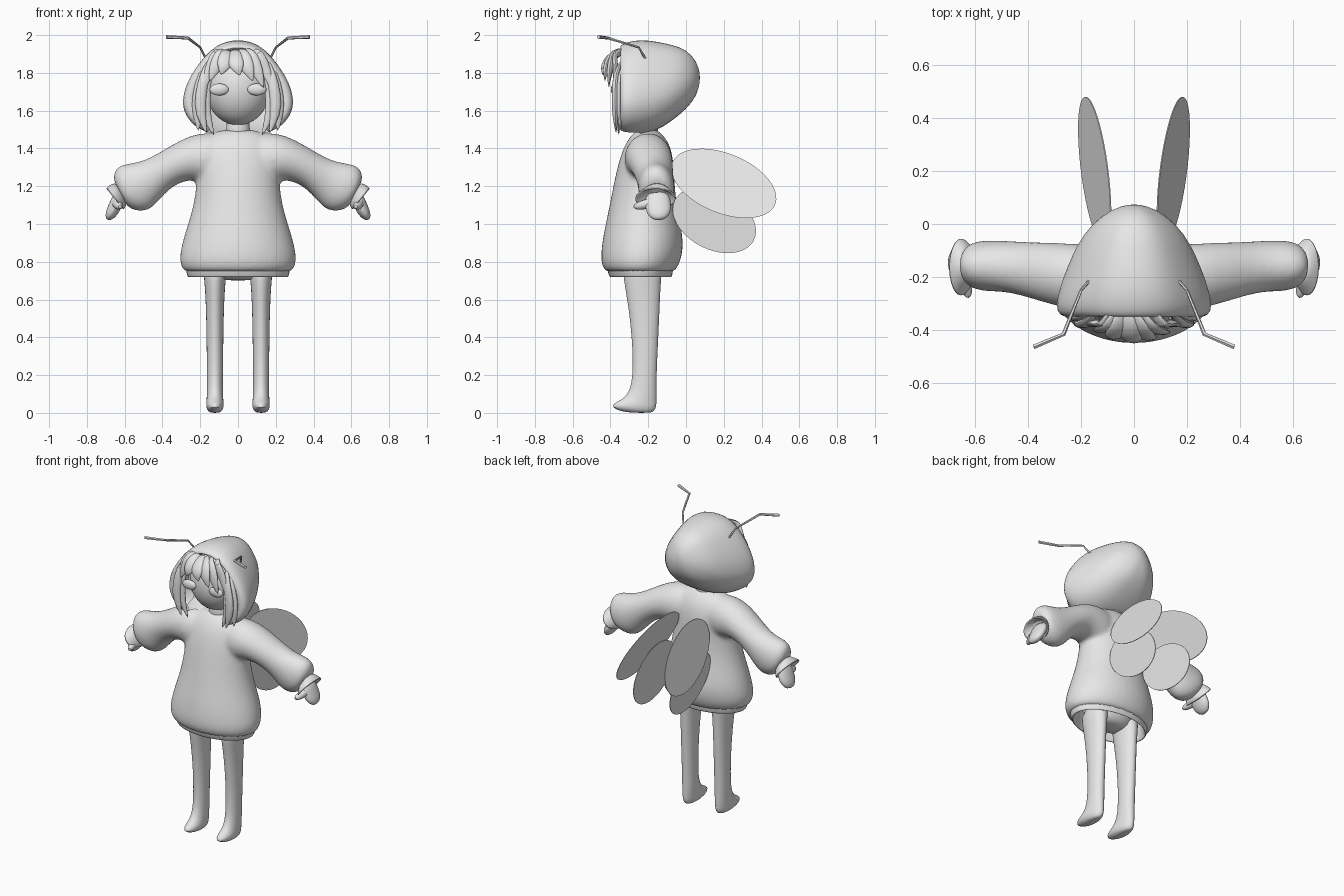
import bpy, bmesh, math
from mathutils import Vector as V

mat = bpy.data.materials.new("light_grey")
mat.diffuse_color = (0.8, 0.8, 0.8, 1)


def ring(c, u, v, n=20):
    """Elliptical ring of points around c, spanned by half-axes u and v."""
    c, u, v = V(c), V(u), V(v)
    return [c + u * math.cos(2 * math.pi * i / n) + v * math.sin(2 * math.pi * i / n) for i in range(n)]


def cut(ob, rule):
    """Delete the faces that match a rule."""
    bm = bmesh.new()
    bm.from_mesh(ob.data)
    bmesh.ops.delete(bm, geom=[f for f in bm.faces if rule(f.calc_center_median(), f.normal)], context='FACES')
    bm.to_mesh(ob.data)
    bm.free()


def loft(name, rings, caps=(True, True), mirror=False, subdiv=1, angle=60):
    """Skin a list of equal rings."""
    n = len(rings[0])
    verts = [p for r in rings for p in r]
    faces = [(k * n + i, k * n + (i + 1) % n, (k + 1) * n + (i + 1) % n, (k + 1) * n + i)
             for k in range(len(rings) - 1) for i in range(n)]
    if caps[0]:
        faces.append(tuple(reversed(range(n))))
    if caps[1]:
        faces.append(tuple(range(len(verts) - n, len(verts))))
    me = bpy.data.meshes.new(name)
    me.from_pydata(verts, [], faces)
    me.materials.append(mat)
    ob = bpy.data.objects.new(name, me)
    bpy.context.collection.objects.link(ob)
    bm = bmesh.new()
    bm.from_mesh(me)
    bmesh.ops.recalc_face_normals(bm, faces=bm.faces)
    bm.to_mesh(me)
    bm.free()
    bpy.ops.object.select_all(action='DESELECT')
    bpy.context.view_layer.objects.active = ob
    ob.select_set(True)
    bpy.ops.object.shade_smooth_by_angle(angle=math.radians(angle))
    if mirror:
        ob.modifiers.new("mirror", 'MIRROR').use_mirror_merge = False
    if subdiv:
        s = ob.modifiers.new("subdivide", 'SUBSURF')
        s.levels = s.render_levels = subdiv
    return ob


def stack(name, rows, x=0, **kw):
    """Horizontal rings from rows of (z, half width, y front, y back)."""
    return loft(name, [ring((x, (f + b) / 2, z), (w, 0, 0), (0, (b - f) / 2, 0)) for z, w, f, b in rows], **kw)


def strand(name, path, radii, flat=1.0, n=8, **kw):
    """Tapered tube along a path, flattened in depth."""
    pts = [V(p) for p in path]
    rings = []
    for i, p in enumerate(pts):
        t = (pts[min(i + 1, len(pts) - 1)] - pts[max(i - 1, 0)]).normalized()
        u = t.cross(V((0, 1, 0))).normalized()
        rings.append(ring(p, u * radii[i], u.cross(t) * radii[i] * flat, n))
    return loft(name, rings, **kw)


def ellipsoid(name, c, r, mirror=False):
    rows = [math.pi * (k + 0.15) / 10.3 for k in range(11)]
    return loft(name, [ring((c[0], c[1], c[2] - r[2] * math.cos(a)), (r[0] * math.sin(a), 0, 0),
                            (0, r[1] * math.sin(a), 0)) for a in rows], mirror=mirror, subdiv=1)


# Baggy sweater body
body = stack("sweater", [
    (0.745, 0.27, -0.41, -0.07), (0.75, 0.295, -0.435, -0.055), (0.80, 0.317, -0.456, -0.025),
    (0.88, 0.306, -0.45, -0.010), (0.96, 0.282, -0.437, -0.018), (1.05, 0.252, -0.417, -0.038),
    (1.15, 0.229, -0.397, -0.053), (1.25, 0.222, -0.377, -0.06), (1.34, 0.225, -0.355, -0.065),
    (1.41, 0.215, -0.33, -0.08), (1.46, 0.18, -0.30, -0.11), (1.49, 0.12, -0.27, -0.14),
    (1.50, 0.07, -0.25, -0.16)])

# Sleeves: rows of top edge, bottom edge, y front, y back
sleeve = [
    (0.02, 1.48, 0.06, 1.20, -0.31, -0.09), (0.16, 1.487, 0.16, 1.20, -0.33, -0.075),
    (0.25, 1.474, 0.22, 1.235, -0.325, -0.072), (0.36, 1.415, 0.30, 1.225, -0.30, -0.068),
    (0.46, 1.352, 0.37, 1.18, -0.272, -0.066), (0.54, 1.324, 0.42, 1.12, -0.257, -0.062),
    (0.615, 1.32, 0.465, 1.072, -0.255, -0.06), (0.655, 1.29, 0.52, 1.062, -0.252, -0.062),
    (0.664, 1.235, 0.575, 1.08, -0.23, -0.08), (0.645, 1.21, 0.60, 1.11, -0.205, -0.10)]
arms = loft("sleeve", [ring(((a + c) / 2, (f + g) / 2, (b + d) / 2), ((a - c) / 2, 0, (b - d) / 2),
                            (0, (g - f) / 2, 0)) for a, b, c, d, f, g in sleeve], mirror=True)

# Melt sleeves and body into one knitted skin, open underneath
body.select_set(True)
bpy.context.view_layer.objects.active = body
bpy.ops.object.convert(target='MESH')
bpy.ops.object.join()
r = body.modifiers.new("melt", 'REMESH')
r.mode, r.voxel_size, r.use_smooth_shade = 'VOXEL', 0.012, True
s = body.modifiers.new("soften", 'SMOOTH')
s.factor, s.iterations = 0.5, 10
bpy.ops.object.convert(target='MESH')
cut(body, lambda c, n: c.z < 0.765 and n.z < -0.8 and (c.x / 0.27) ** 2 + ((c.y + 0.24) / 0.17) ** 2 < 1)

# Hem band, turned in
stack("hem", [(0.84, 0.235, -0.38, -0.10), (0.74, 0.25, -0.39, -0.085), (0.715, 0.265, -0.402, -0.078),
              (0.72, 0.272, -0.408, -0.072), (0.76, 0.28, -0.42, -0.065)], caps=(False, False))

# Flared cuffs
cuff = [(0.64, 1.22, 0.59, 1.12, -0.215, -0.09), (0.668, 1.215, 0.59, 1.095, -0.235, -0.075),
        (0.702, 1.19, 0.605, 1.075, -0.28, -0.048), (0.695, 1.182, 0.612, 1.078, -0.265, -0.058),
        (0.65, 1.20, 0.60, 1.12, -0.21, -0.10)]
loft("cuff", [ring(((a + c) / 2, (f + g) / 2, (b + d) / 2), ((a - c) / 2, 0, (b - d) / 2),
                   (0, (g - f) / 2, 0)) for a, b, c, d, f, g in cuff], mirror=True)

# Mitten hands and thumbs
strand("hand", [(0.62, -0.155, 1.17), (0.64, -0.15, 1.12), (0.66, -0.145, 1.075), (0.678, -0.14, 1.045),
                (0.69, -0.135, 1.022)], [0.03, 0.036, 0.035, 0.029, 0.012], flat=2.0, n=12, mirror=True)
strand("thumb", [(0.645, -0.16, 1.12), (0.64, -0.21, 1.105), (0.63, -0.25, 1.095), (0.622, -0.28, 1.09)],
       [0.03, 0.029, 0.025, 0.01], mirror=True)

# Legs with pointed feet, and hips hidden by the hem
stack("leg", [
    (0.0, 0.02, -0.28, -0.19), (0.008, 0.037, -0.35, -0.168), (0.03, 0.047, -0.395, -0.157),
    (0.05, 0.047, -0.385, -0.155), (0.075, 0.044, -0.33, -0.155), (0.12, 0.043, -0.296, -0.155),
    (0.2, 0.043, -0.283, -0.155), (0.32, 0.044, -0.282, -0.15), (0.48, 0.046, -0.295, -0.142),
    (0.6, 0.05, -0.312, -0.137), (0.7, 0.056, -0.33, -0.132), (0.8, 0.07, -0.34, -0.12)],
    x=0.122, mirror=True)
stack("hips", [(0.70, 0.09, -0.28, -0.18), (0.72, 0.14, -0.32, -0.14), (0.78, 0.18, -0.34, -0.12),
               (0.88, 0.18, -0.34, -0.12)])

# Hood: upright egg-shaped rings from the back to the rolled face opening, then inside
hood = [(0.074, 0.015, 1.79, 1.76), (0.06, 0.08, 1.86, 1.68), (0.0, 0.163, 1.928, 1.605),
        (-0.08, 0.217, 1.952, 1.54), (-0.16, 0.253, 1.969, 1.49), (-0.24, 0.282, 1.978, 1.468),
        (-0.31, 0.299, 1.967, 1.465), (-0.345, 0.283, 1.95, 1.475), (-0.352, 0.25, 1.935, 1.49),
        (-0.335, 0.222, 1.92, 1.51), (-0.24, 0.205, 1.90, 1.53)]
rings = []
for y, w, top, bot in hood:
    mid = bot + (top - bot) * (0.5 - 0.13 * min(1, w / 0.25))
    pts = []
    for i in range(28):
        a = 2 * math.pi * i / 28
        s, c = math.sin(a), math.cos(a)
        if c < 0:
            s = math.copysign(abs(s) ** 0.7, s)
        else:
            s *= 1 - 0.1 * math.sin(2 * a) ** 2
        pts.append(V((w * s, y, mid + c * ((top - mid) if c > 0 else (mid - bot)))))
    rings.append(pts)
hood_ob = loft("hood", rings, caps=(True, False))
cut(hood_ob, lambda c, n: c.z < 1.56 and abs(c.x) < 0.14 and c.y < -0.2)

# Head, neck and raised eyes
ellipsoid("head", (0, -0.23, 1.715), (0.175, 0.16, 0.195))
stack("neck", [(1.44, 0.08, -0.27, -0.14), (1.50, 0.06, -0.26, -0.15), (1.60, 0.06, -0.26, -0.15)])
ellipsoid("eye", (0.1, -0.378, 1.712), (0.052, 0.02, 0.032), mirror=True)

# Swept fringe clumps: root x, tip x, tip z, width
for i, (x0, tx, tz, w) in enumerate([(-0.09, -0.185, 1.70, 0.036), (-0.07, -0.15, 1.755, 0.042),
                                     (-0.05, -0.09, 1.79, 0.046), (-0.03, 0.01, 1.785, 0.048),
                                     (0.0, 0.08, 1.755, 0.048), (0.03, 0.135, 1.72, 0.046),
                                     (0.08, 0.185, 1.70, 0.036)]):
    yt = -0.44 + 0.06 * (abs(tx) / 0.185) ** 2
    strand("fringe_%d" % (i + 1), [(x0, -0.33, 1.915), (x0 + (tx - x0) * 0.2, -0.385, 1.90),
                                   (x0 + (tx - x0) * 0.5, yt + 0.01, 1.85),
                                   (x0 + (tx - x0) * 0.78, yt, (1.85 + tz) / 2), (tx, yt, tz)],
           [0.025, w, w, w * 0.65, 0.003], flat=0.45)

# Long locks framing the face: top x, middle x, tip x, tip z, depth
for i, (a, b, c, z, y) in enumerate([(0.14, 0.175, 0.125, 1.465, -0.36), (0.15, 0.20, 0.165, 1.475, -0.375),
                                     (0.16, 0.215, 0.21, 1.49, -0.35)]):
    strand("side_lock_%d" % (i + 1), [(a, y + 0.04, 1.87), (a + 0.025, y, 1.80), (b, y, 1.68),
                                      (b, y, 1.58), (c, y + 0.005, z)],
           [0.012, 0.028, 0.034, 0.032, 0.003], flat=0.6, mirror=True)

# Bent antennae
strand("antenna", [(0.17, -0.215, 1.875), (0.2, -0.25, 1.935), (0.265, -0.415, 1.985), (0.378, -0.463, 1.99)],
       [0.006, 0.006, 0.008, 0.010], n=6, mirror=True, subdiv=0, angle=30)

# Thin oval wings: centre, long half-axis in side view, half width, splay, lean
for name, c, d, w, splay, lean in [("upper_wing", (0.148, 0.2, 1.215), (0.272, -0.112), 0.158, 0.04, 0.30),
                                   ("lower_wing", (0.135, 0.15, 1.02), (0.209, -0.107), 0.155, 0.02, -0.04)]:
    t = V((0, d[0], d[1])).normalized()
    u = V((0, d[0], d[1]))
    p = V((0, -t.z, t.y)) * w
    for axis in (u, p):
        axis.x = splay * axis.y - lean * axis.z
    off = V((0.002, 0, 0))
    loft(name, [ring(V(c) - off, u, p, 40), ring(V(c) + off, u, p, 40)], mirror=True, subdiv=0, angle=30)
